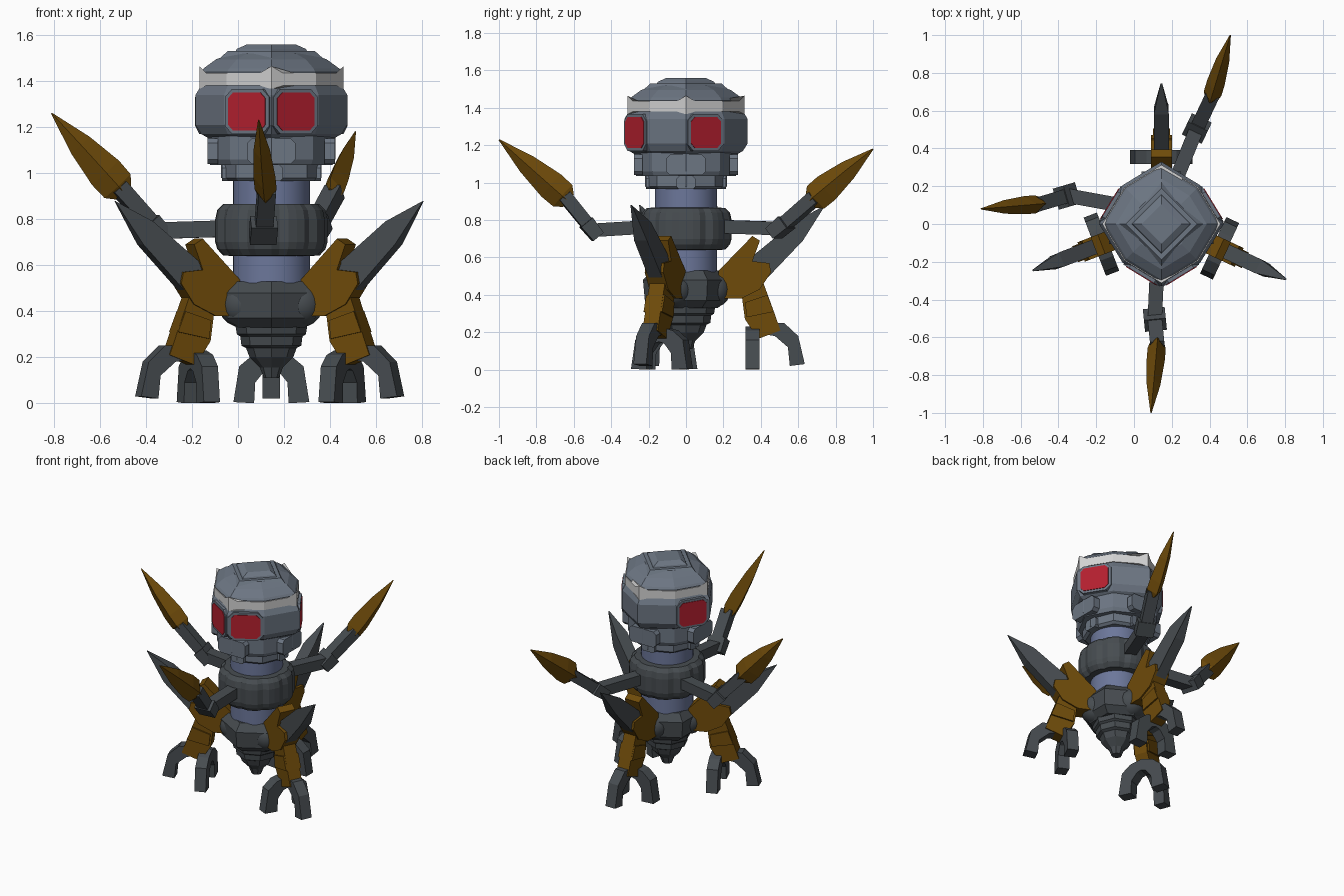
import bpy, bmesh
from math import sin, cos, pi, radians
from mathutils import Vector, Matrix

if "Cube" in bpy.data.objects:
    bpy.data.objects.remove(bpy.data.objects["Cube"])

AXIS = Vector((0.145, 0, 0))


def material(name, rgb):
    m = bpy.data.materials.new(name)
    m.use_nodes = True
    m.diffuse_color = (*rgb, 1)
    m.node_tree.nodes["Principled BSDF"].inputs["Base Color"].default_value = (*rgb, 1)
    return m


STEEL = material("blue grey steel", (0.15, 0.18, 0.225))
DARK = material("dark grey", (0.062, 0.072, 0.08))
BROWN = material("bronze brown", (0.157, 0.07, 0.003))
NECK = material("violet grey", (0.15, 0.185, 0.325))
RED = material("eye red", (0.45, 0.014, 0.028))
WHITE = material("pale band", (0.65, 0.65, 0.65))


def finish(name, bm, mat):
    bmesh.ops.recalc_face_normals(bm, faces=bm.faces)
    mesh = bpy.data.meshes.new(name)
    bm.to_mesh(mesh)
    bm.free()
    ob = bpy.data.objects.new(name, mesh)
    mesh.materials.append(mat)
    bpy.context.collection.objects.link(ob)
    return ob


def skin(name, rings, mat):
    """Bridge rings of points and cap both ends."""
    bm = bmesh.new()
    loops = [[bm.verts.new(p) for p in ring] for ring in rings]
    n = len(loops[0])
    for a, b in zip(loops, loops[1:]):
        for i in range(n):
            bm.faces.new((a[i], a[(i + 1) % n], b[(i + 1) % n], b[i]))
    bm.faces.new(loops[0][::-1])
    bm.faces.new(loops[-1])
    return finish(name, bm, mat)


def turned(name, profile, n, mat, start=0.0, radius=lambda i: 1):
    """Stack of polygon rings around the body axis, from (radius, z) pairs."""
    rings = []
    for r, z in profile:
        rings.append([AXIS + Vector((r * radius(i) * cos(start + 2 * pi * i / n),
                                     r * radius(i) * sin(start + 2 * pi * i / n), z))
                      for i in range(n)])
    return skin(name, rings, mat)


def around(angle, r=0.0, z=0.0, shift=0.0):
    """Frame whose x axis points outward from the body axis."""
    return (Matrix.Translation(AXIS) @ Matrix.Rotation(radians(angle), 4, 'Z')
            @ Matrix.Translation((r, shift, z)))


def prism(name, outline, width, frame, mat):
    """Side outline in (outward, up), given a width across."""
    return skin(name, [[frame @ Vector((u, s * width / 2, v)) for u, v in outline]
                       for s in (-1, 1)], mat)


def plate(name, outline, depth, frame, mat):
    """Outline in (across, up), given a depth outward."""
    return skin(name, [[frame @ Vector((d, u, v)) for u, v in outline]
                       for d in (-0.03, depth)], mat)


def beam(name, p0, p1, sections, mat, diamond=False):
    """Bar from p0 to p1 with (t, half side, half height) sections."""
    d = p1 - p0
    side = d.cross(Vector((0, 0, 1))).normalized()
    up = side.cross(d).normalized()
    corners = [(1, 0), (0, 1), (-1, 0), (0, -1)] if diamond else [(1, 1), (-1, 1), (-1, -1), (1, -1)]
    return skin(name, [[p0 + d * t + side * a * w + up * b * h for a, b in corners]
                       for t, w, h in sections], mat)


def chamfered(w, h, c):
    return [(w, h - c), (w - c, h), (c - w, h), (-w, h - c),
            (-w, c - h), (c - w, -h), (w - c, -h), (w, c - h)]


# Head: diamond-like octagonal skull, dome and stepped diamond crown
def skull_corner(i):
    return 0.88 if i % 2 else 1


turned("skull", [(0.27, 1.15), (0.305, 1.17), (0.33, 1.21), (0.33, 1.34), (0.30, 1.39)],
       8, STEEL, radius=skull_corner)
turned("dome", [(0.30, 1.38), (0.307, 1.44), (0.295, 1.455), (0.24, 1.495), (0.17, 1.52)],
       8, STEEL, radius=skull_corner)
turned("crown_lower", [(0.235, 1.49), (0.19, 1.53)], 4, STEEL)
turned("crown_upper", [(0.165, 1.515), (0.15, 1.54), (0.105, 1.56)], 4, STEEL)


# Pale band that rises and dips to a point on each axis
def band_point(i, z, peak):
    a, b = (Vector((cos(k * pi / 4), sin(k * pi / 4), 0)) * skull_corner(k) * 0.313
            for k in (i // 4, i // 4 + 1))
    return AXIS + a.lerp(b, i % 4 / 4) + Vector((0, 0, peak if i % 8 == 0 else z))


skin("brow_band", [[band_point(i, z, peak) for i in range(32)]
                   for z, peak in ((1.38, 1.365), (1.436, 1.465))], WHITE)

# Eyes: framed chamfered plates on four of the skull faces
for a, s in ((-90, -1), (-90, 1), (0, 1), (180, -1)):
    frame = around(a + 31.4 * s, 0.282, 1.268, -0.052 * s)
    plate("eye_frame", chamfered(0.112, 0.098, 0.035), 0.006, frame, STEEL)
    plate("eye", chamfered(0.094, 0.082, 0.024), 0.01, frame, RED)

# Jaw
turned("jaw", [(0.265, 1.035), (0.278, 1.06), (0.278, 1.165)], 8, STEEL, radius=lambda i: 0.92 if i % 2 else 1)
turned("chin", [(0.20, 0.965), (0.218, 0.98), (0.218, 1.045)], 8, STEEL)
for a in (0, 90, 180, 270):
    plate("jaw_plate", chamfered(0.105, 0.055, 0.02), 0.015, around(a, 0.262, 1.095), STEEL)
    plate("chin_plate", chamfered(0.05, 0.035, 0.012), 0.01, around(a, 0.205, 1.0), STEEL)

# Neck column and ridged collar
neck = turned("neck", [(0.167, 0.5), (0.167, 1.0)], 32, NECK)
bpy.context.view_layer.objects.active = neck
neck.select_set(True)
bpy.ops.object.shade_smooth_by_angle()
neck.select_set(False)
turned("collar", [(0.165, 0.64), (0.21, 0.642), (0.235, 0.67), (0.244, 0.70), (0.244, 0.80),
                  (0.235, 0.84), (0.21, 0.865), (0.165, 0.867)], 40, DARK,
       radius=lambda i: 1 if i % 4 < 3 else 0.95)

# Hips and stepped tail cone
turned("hips", [(0.17, 0.33), (0.22, 0.37), (0.23, 0.48), (0.185, 0.53)], 6, DARK, start=pi / 6)
turned("tail_cone", [(0.16, 0.36), (0.15, 0.3), (0.135, 0.29), (0.13, 0.25), (0.11, 0.24),
                     (0.095, 0.2), (0.05, 0.155), (0.033, 0.11)], 8, DARK)

# Legs: hip ball, thigh, shin, blade and three claws
THIGH = [(0.16, 0.38), (0.16, 0.53), (0.34, 0.715), (0.38, 0.69), (0.34, 0.58),
         (0.43, 0.57), (0.44, 0.52), (0.38, 0.43), (0.28, 0.38)]
SHIN = [(0.28, 0.42), (0.40, 0.46), (0.455, 0.31), (0.49, 0.21), (0.37, 0.165), (0.30, 0.27)]
SHIN_GUARD = [(0.30, 0.36), (0.42, 0.40), (0.455, 0.31), (0.31, 0.28)]
BLADE = [(0.27, 0.55, 0.04), (0.565, 0.79, 0.04), (0.73, 0.88, 0.004),
         (0.61, 0.69, 0.038), (0.41, 0.48, 0.04), (0.34, 0.47, 0.04)]
OUTER_CLAW = [(0.34, 0.2), (0.44, 0.25), (0.51, 0.25), (0.585, 0.18), (0.62, 0.03),
              (0.54, 0.02), (0.53, 0.12), (0.46, 0.18)]
SIDE_CLAW = [(0, 0.15), (0, 0.23), (0.08, 0.21), (0.14, 0.16), (0.165, 0.005), (0.075, 0),
             (0.07, 0.09), (0.03, 0.14)]
for a in (90, 201, 335):
    f = Matrix.Translation((0, 0.015, 0)) @ around(a)
    bm = bmesh.new()
    bmesh.ops.create_uvsphere(bm, u_segments=16, v_segments=10, radius=0.1,
                              matrix=around(a, 0.14, 0.43))
    for face in bm.faces:
        face.smooth = True
    finish("hip_ball", bm, DARK)
    prism("thigh", THIGH, 0.11, f, BROWN)
    prism("shin", SHIN, 0.09, f, BROWN)
    prism("shin_guard", SHIN_GUARD, 0.11, f, BROWN)
    # Blade narrows to a pointed edge
    skin("leg_blade", [[f @ Vector((u, s * w, v)) for u, v, w in BLADE] for s in (-1, 1)], DARK)
    prism("outer_claw", OUTER_CLAW, 0.075, f, DARK)
    for turn in (-90, 90):
        foot = f @ Matrix.Translation((0.34, 0, 0)) @ Matrix.Rotation(radians(turn), 4, 'Z')
        prism("side_claw", SIDE_CLAW, 0.075, foot, DARK)

# Arms: upper bar, elbow block, forearm and spear
ARMS = [((-0.02, 0.09, 0.76), (-0.35, 0.15, 0.75), (-0.52, 0.1, 0.94), (-0.81, 0.08, 1.26)),
        ((0.125, -0.18, 0.765), (0.11, -0.5, 0.745), (0.125, -0.65, 0.93), (0.09, -1.0, 1.23)),
        ((0.2, 0.18, 0.765), (0.33, 0.5, 0.755), (0.42, 0.69, 0.92), (0.51, 1.0, 1.18))]
for points in ARMS:
    base, elbow, wrist, tip = map(Vector, points)
    beam("upper_arm", base, elbow, [(0, 0.038, 0.036), (1, 0.038, 0.036)], DARK)
    lower = (wrist - elbow).normalized() * 0.055
    beam("elbow", elbow - lower * 0.8, elbow + lower, [(0, 0.058, 0.035), (1, 0.058, 0.04)], DARK)
    beam("forearm", elbow, wrist, [(0, 0.038, 0.034), (1, 0.038, 0.036)], DARK)
    beam("spear", wrist - lower * 0.6, tip,
         [(0, 0.038, 0.045), (0.08, 0.048, 0.077), (0.25, 0.048, 0.079), (0.6, 0.036, 0.054),
          (1, 0.003, 0.003)], BROWN, diamond=True)
